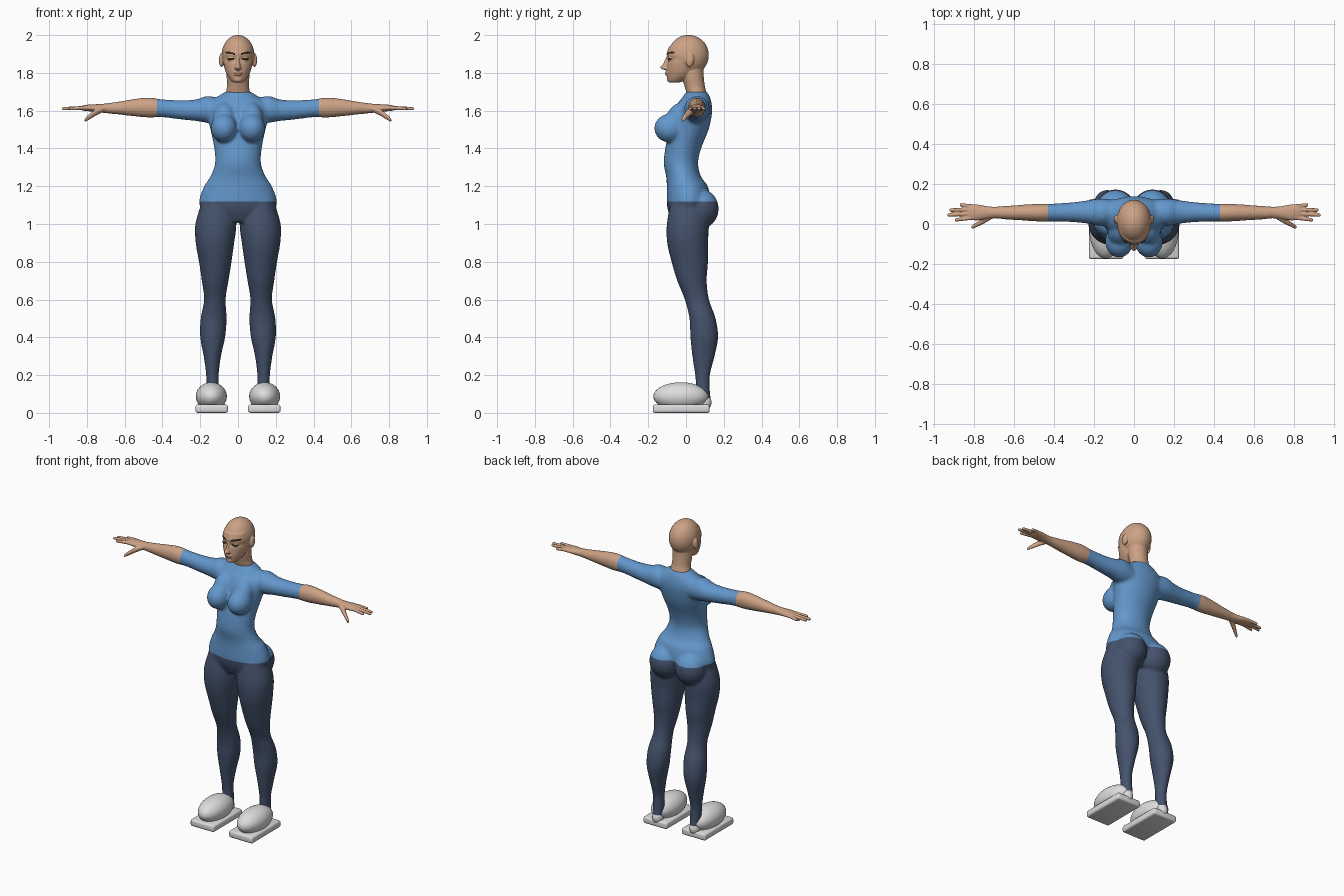
import bpy, bmesh, math
from mathutils import Matrix, Vector

if "Cube" in bpy.data.objects:
    bpy.data.objects.remove(bpy.data.objects["Cube"])


def material(name, rgb):
    m = bpy.data.materials.new(name)
    m.use_nodes = True
    m.diffuse_color = (*rgb, 1)
    m.node_tree.nodes["Principled BSDF"].inputs["Base Color"].default_value = (*rgb, 1)
    return m


SKIN = material("skin", (0.60, 0.36, 0.235))
SHIRT = material("blue_shirt", (0.125, 0.31, 0.60))
PANTS = material("navy_leggings", (0.058, 0.085, 0.15))
SHOE = material("shoe_white", (0.72, 0.72, 0.72))
HAIR = material("brow_dark", (0.02, 0.013, 0.01))
LIPS = material("lips", (0.42, 0.20, 0.14))


def spline(rows, steps=6):
    """Catmull-Rom interpolation of section rows."""
    rows = [Vector(r) for r in rows]
    out = []
    for i in range(len(rows) - 1):
        a, b, c, d = (rows[max(0, min(len(rows) - 1, i + k))] for k in (-1, 0, 1, 2))
        for s in range(steps):
            t = s / steps
            out.append(b + (c - a) * (t / 2) + (a * 2 - b * 5 + c * 4 - d) * (t * t / 2)
                       + (b * 3 - a - c * 3 + d) * (t ** 3 / 2))
    return out + [rows[-1]]


def loft(bm, rows, along="z", side=1, sides=28):
    """Closed tube of ellipses; row = position, min and max of the two other axes."""
    rings = []
    for p, a0, a1, b0, b1 in spline(rows):
        ring = []
        for k in range(sides):
            t = math.tau * k / sides
            a = (a0 + a1) / 2 + (a1 - a0) / 2 * math.cos(t)
            b = (b0 + b1) / 2 + (b1 - b0) / 2 * math.sin(t)
            co = (a, b, p) if along == "z" else (p, a, b)
            ring.append(bm.verts.new((co[0] * side, co[1], co[2])))
        rings.append(ring)
    faces = [bm.faces.new(rings[0]), bm.faces.new(rings[-1])]
    for r, q in zip(rings, rings[1:]):
        for k in range(sides):
            n = (k + 1) % sides
            faces.append(bm.faces.new((r[k], r[n], q[n], q[k])))
    bmesh.ops.recalc_face_normals(bm, faces=faces)


def centred(rows):
    return [(z, -w, w, f, b) for z, w, f, b in rows]


def ball(bm, centre, radii, tilt=0):
    mat = (Matrix.Translation(centre) @ Matrix.Rotation(tilt, 4, "X")
           @ Matrix.Diagonal((*radii, 1)))
    bmesh.ops.create_uvsphere(bm, u_segments=32, v_segments=20, radius=1, matrix=mat)


def make(name, bm, mats):
    me = bpy.data.meshes.new(name)
    bm.to_mesh(me)
    bm.free()
    for m in mats:
        me.materials.append(m)
    me.polygons.foreach_set("use_smooth", [True] * len(me.polygons))
    ob = bpy.data.objects.new(name, me)
    bpy.context.scene.collection.objects.link(ob)
    return ob


def fuse(name, bm, voxel, smooth, mats, cuts=(), rule=None):
    """Merge overlapping parts into one skin, cut colour borders, colour by rule."""
    ob = make(name, bm, mats)
    rm = ob.modifiers.new("merge", "REMESH")
    rm.mode, rm.voxel_size = "VOXEL", voxel
    sm = ob.modifiers.new("soften", "SMOOTH")
    sm.factor, sm.iterations = 0.5, smooth
    bpy.context.view_layer.update()
    dg = bpy.context.evaluated_depsgraph_get()
    me = bpy.data.meshes.new_from_object(ob.evaluated_get(dg))
    bpy.data.objects.remove(ob)
    bm = bmesh.new()
    bm.from_mesh(me)
    for co, no in cuts:
        bmesh.ops.bisect_plane(bm, geom=bm.verts[:] + bm.edges[:] + bm.faces[:],
                               plane_co=co, plane_no=no, dist=1e-5)
    for f in bm.faces:
        f.material_index = rule(f.calc_center_median()) if rule else 0
    return make(name, bm, mats)


# Body: torso, legs and arms
body = bmesh.new()
loft(body, centred([
    (1.01, .10, -.07, .08), (1.07, .185, -.095, .11), (1.12, .206, -.102, .13),
    (1.20, .18, -.102, .115), (1.25, .147, -.105, .08), (1.32, .122, -.118, .064),
    (1.40, .126, -.11, .08), (1.50, .146, -.09, .12), (1.58, .165, -.072, .137),
    (1.63, .165, -.05, .137), (1.67, .115, -.02, .127), (1.70, .068, .0, .112)]))
for s in (-1, 1):
    loft(body, [
        (1.12, .03, .19, -.08, .10), (1.0, .009, .226, -.102, .12),
        (.9, .02, .224, -.10, .117), (.8, .034, .207, -.077, .117),
        (.7, .05, .192, -.047, .11), (.6, .065, .18, -.007, .122),
        (.5, .06, .198, .018, .157), (.4, .068, .2, .023, .17),
        (.3, .09, .182, .033, .152), (.2, .102, .169, .048, .127),
        (.12, .1, .167, .053, .127), (.04, .104, .163, .058, .135)], side=s)
    loft(body, [
        (.08, .0, .12, 1.53, 1.66), (.16, -.01, .127, 1.535, 1.678),
        (.22, .0, .12, 1.545, 1.66), (.3, .009, .109, 1.553, 1.655),
        (.4, .012, .102, 1.565, 1.66), (.47, .012, .102, 1.563, 1.67),
        (.55, .017, .097, 1.57, 1.662), (.62, .021, .092, 1.578, 1.65),
        (.7, .028, .087, 1.586, 1.639), (.74, .029, .086, 1.59, 1.634)], "x", s)
    ball(body, (.074 * s, -.085, 1.507), (.07, .083, .076))
    ball(body, (.072 * s, -.045, 1.56), (.06, .06, .09), -.5)
    ball(body, (.092 * s, .077, 1.08), (.098, .096, .105))


def body_colour(c):
    if abs(c.x) > .43:
        return 0
    return 1 if c.z > 1.12 else 2 if c.z > .08 else 3


fuse("body", body, .008, 9, [SKIN, SHIRT, PANTS, SHOE],
     [((0, 0, 1.12), (0, 0, 1)), ((0, 0, .08), (0, 0, 1)),
      ((.43, 0, 0), (1, 0, 0)), ((-.43, 0, 0), (1, 0, 0))], body_colour)

# Head with neck, face and ears
head = bmesh.new()
loft(head, centred([
    (1.63, .06, .02, .11), (1.69, .064, .004, .109), (1.73, .058, -.008, .1),
    (1.78, .06, -.02, .094), (1.86, .06, -.02, .09)]))
loft(head, centred([
    (1.748, .02, -.086, -.04), (1.757, .035, -.095, -.01), (1.78, .053, -.1, .03),
    (1.81, .067, -.102, .05), (1.85, .077, -.101, .06), (1.873, .08, -.095, .07),
    (1.9, .082, -.103, .08), (1.94, .076, -.09, .08)]))
ball(head, (0, .013, 1.893), (.087, .108, .108))
loft(head, centred([
    (1.885, .008, -.105, -.07), (1.85, .011, -.121, -.07), (1.832, .016, -.136, -.07),
    (1.822, .019, -.13, -.07), (1.815, .014, -.112, -.07)]))
ball(head, (0, -.099, 1.801), (.024, .013, .007))
ball(head, (0, -.097, 1.791), (.021, .013, .007))
ball(head, (0, -.085, 1.765), (.022, .016, .015))
for s in (-1, 1):
    ball(head, (.088 * s, .022, 1.867), (.013, .021, .037), -.15)
    ball(head, (.037 * s, -.078, 1.872), (.019, .018, .011))


def face_colour(c):
    x = abs(c.x)
    if c.y > -.03:
        return 0
    brow = .016 < x < .067 and abs(c.z - 1.897 - .2 * min(x, .05)) < .0055
    eye = ((x - .038) / .02) ** 2 + ((c.z - 1.873) / .006) ** 2 < 1
    mouth = c.y < -.09 and (x / .024) ** 2 + ((c.z - 1.796) / .011) ** 2 < 1
    return 1 if brow or eye else 2 if mouth else 0


fuse("head", head, .0035, 5, [SKIN, HAIR, LIPS], rule=face_colour)

# Hands: palm, four fingers, thumb
FINGERS = [(.032, .02, .895), (.052, .045, .932), (.071, .07, .922), (.087, .096, .87)]
for s, label in ((1, "left"), (-1, "right")):
    hand = bmesh.new()
    loft(hand, [(.68, .029, .085, 1.587, 1.64), (.73, .026, .088, 1.59, 1.635),
                (.78, .018, .097, 1.596, 1.633), (.82, .021, .099, 1.6, 1.628),
                (.835, .03, .09, 1.607, 1.622)], "x", s)
    for y0, y1, tip in FINGERS:
        rows = []
        for t, r in ((0, .0105), (.5, .0098), (.93, .0085), (1, .004)):
            x, y, z = .80 + (tip - .80) * t, y0 + (y1 - y0) * t, 1.616 - .006 * t
            rows.append((x, y - r, y + r, z - r, z + r))
        loft(hand, rows, "x", s, 14)
    loft(hand, [(.71, .025, .06, 1.595, 1.625), (.75, .002, .036, 1.575, 1.61),
                (.785, -.015, .01, 1.554, 1.584), (.806, -.024, -.005, 1.543, 1.563),
                (.812, -.021, -.012, 1.545, 1.553)], "x", s, 16)
    fuse(label + "_hand", hand, .0035, 3, [SKIN])

    # Shoes: rounded upper, heel and flat sole
    upper = bmesh.new()
    ball(upper, (.141 * s, -.027, .087), (.082, .146, .075))
    make(label + "_shoe_upper", upper, [SHOE])
    heel = bmesh.new()
    ball(heel, (.134 * s, .098, .055), (.033, .037, .04))
    make(label + "_shoe_heel", heel, [SHOE])
    sole = bmesh.new()
    bmesh.ops.create_cube(sole, size=1, matrix=Matrix.Translation((.139 * s, -.025, .022))
                          @ Matrix.Diagonal((.172, .30, .044, 1)))
    bmesh.ops.bevel(sole, geom=sole.edges[:], offset=.012, segments=3, profile=.5,
                    affect="EDGES")
    ob = make(label + "_shoe_sole", sole, [SHOE])
    bpy.ops.object.select_all(action="DESELECT")
    ob.select_set(True)
    bpy.context.view_layer.objects.active = ob
    bpy.ops.object.shade_smooth_by_angle(angle=math.radians(35))
